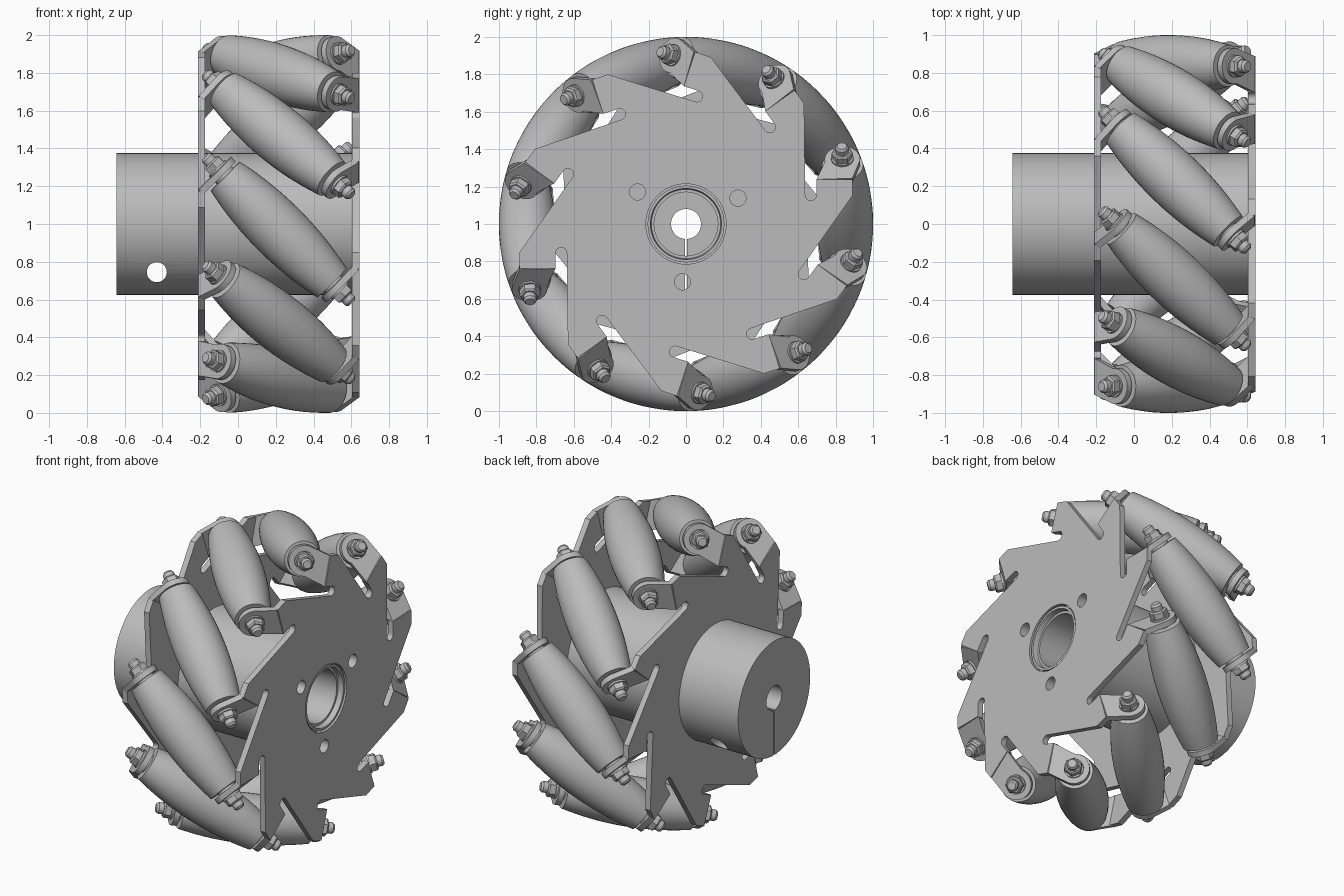
import bpy, bmesh, math
from mathutils import Matrix, Vector

cube = bpy.data.objects.get("Cube")
if cube:
    bpy.data.objects.remove(cube, do_unlink=True)

steel = bpy.data.materials.new("light_grey")
steel.use_nodes = True
GREY = (0.5, 0.5, 0.5, 1)
steel.diffuse_color = GREY
steel.node_tree.nodes["Principled BSDF"].inputs["Base Color"].default_value = GREY

COUNT = 10
STEP = math.tau / COUNT
TWIST = math.radians(2)          # roller lead relative to the outer plate
MID = Vector((0.215, 0, 1))      # wheel centre
AXIS_R = 0.847                   # distance of roller axes from the wheel axis
made = []


def place(name, mesh, matrix=Matrix()):
    ob = bpy.data.objects.new(name, mesh)
    ob.matrix_world = matrix
    bpy.context.collection.objects.link(ob)
    made.append(ob)
    return ob


def finish(bm, name):
    bmesh.ops.recalc_face_normals(bm, faces=bm.faces)
    mesh = bpy.data.meshes.new(name)
    bm.to_mesh(mesh)
    bm.free()
    mesh.materials.append(steel)
    return mesh


def extrude(name, outline, z0, z1):
    """Flat outline pushed along local z."""
    bm = bmesh.new()
    face = bm.faces.new([bm.verts.new((x, y, z0)) for x, y in outline])
    top = bmesh.ops.extrude_face_region(bm, geom=[face])
    verts = [v for v in top["geom"] if isinstance(v, bmesh.types.BMVert)]
    bmesh.ops.translate(bm, verts=verts, vec=(0, 0, z1 - z0))
    # the starting face stays behind as the other cap
    if not any(all(abs(v.co.z - z0) < 1e-6 for v in f.verts) for f in bm.faces):
        bm.faces.new([v for v in bm.verts if abs(v.co.z - z0) < 1e-6])
    return finish(bm, name)


def lathe(name, profile, sides, closed=False):
    """Rings of (radius, z) around local z, capped unless closed into a tube."""
    bm = bmesh.new()
    rings = [[bm.verts.new((r * math.cos(math.tau * i / sides),
                            r * math.sin(math.tau * i / sides), z))
              for i in range(sides)] for r, z in profile]
    pairs = list(zip(rings, rings[1:]))
    if closed:
        pairs.append((rings[-1], rings[0]))
    else:
        bm.faces.new(rings[0])
        bm.faces.new(rings[-1])
    for a, b in pairs:
        for i in range(sides):
            j = (i + 1) % sides
            bm.faces.new((a[i], a[j], b[j], b[i]))
    return finish(bm, name)


def cut(ob, cutters):
    """Subtract cutter objects and bake the result."""
    for c in cutters:
        mod = ob.modifiers.new("cut", "BOOLEAN")
        mod.operation, mod.solver, mod.object = "DIFFERENCE", "EXACT", c
    bpy.context.view_layer.update()
    graph = bpy.context.evaluated_depsgraph_get()
    baked = bpy.data.meshes.new_from_object(ob.evaluated_get(graph))
    ob.modifiers.clear()
    ob.data = baked
    for c in cutters:
        made.remove(c)
        bpy.data.objects.remove(c, do_unlink=True)


def rod(radius, z0, z1, matrix):
    return place("cutter", lathe("cutter", [(radius, z0), (radius, z1)], 32), matrix)


def columns(a, b, c, origin):
    m = Matrix((a, b, c)).transposed().to_4x4()
    m.translation = origin
    return m


X, Y, Z = Vector((1, 0, 0)), Vector((0, 1, 0)), Vector((0, 0, 1))
WHEEL = columns(Y, Z, X, MID)                 # local z runs along the axle
FLIP = Matrix.Rotation(math.pi, 4, "X")       # swaps the two ends
BOLTS = [math.radians(26.5 + 120 * i) for i in range(3)]


def bolt_cutters(z0, z1):
    return [rod(0.043, z0, z1, WHEEL @ Matrix.Translation(
        (0.31 * math.cos(a), 0.31 * math.sin(a), 0))) for a in BOLTS]


# Side plates: swept arms separated by round-ended slots
outline = []
for k in range(COUNT):
    turn = Matrix.Rotation(k * STEP, 2)
    arm = [(0.889, 0.15), (0.889, 0.238), (0.697, 0.238)]
    for i in range(9):
        a = -math.pi * i / 8
        arm.append((0.667 + 0.03 * math.cos(a), 0.155 + 0.03 * math.sin(a)))
    outline += [tuple(turn @ Vector(p)) for p in arm]
plate_mesh = extrude("side_plate", outline, 0.389, 0.427)
right_plate = place("outer_plate", plate_mesh, WHEEL)
left_plate = place("inner_plate", plate_mesh.copy(),
                   WHEEL @ Matrix.Rotation(2 * TWIST, 4, "Z") @ FLIP)
cut(right_plate, bolt_cutters(0.3, 0.5) + [rod(0.215, 0.3, 0.5, WHEEL)])
cut(left_plate, [rod(0.365, -0.5, -0.3, WHEEL)])

# Hub: clamp collar, barrel with wide recess and raised lip, narrow shaft bore
hub = place("hub", lathe("hub", [
    (0.08, -0.857), (0.375, -0.857), (0.375, 0.392), (0.205, 0.392),
    (0.205, 0.42), (0.19, 0.42), (0.185, 0.385), (0.17, 0.385),
    (0.17, -0.42), (0.08, -0.42)], 64, True), WHEEL)
slit = place("cutter", extrude("cutter", [(-0.006, 0), (0.006, 0), (0.006, -0.5),
                                          (-0.006, -0.5)], -0.95, -0.40), WHEEL)
cross_hole = rod(0.053, -0.6, 0.6, columns(Z, X, Y, (-0.43, 0, 0.745)))
cut(hub, [slit, cross_hole] + bolt_cutters(-0.41, 0.5))

# Roller barrel whose swept envelope is a cylinder of unit radius
HALF = 0.4
barrel = [(0.06, -HALF)]
for i in range(25):
    s = HALF * (i / 12 - 1)
    rise = math.sqrt(1 - s * s / 2)
    slope = s / (2 * rise)
    barrel.append(((rise - AXIS_R) / math.sqrt(1 + slope * slope), s))
barrel.append((0.06, HALF))
roller_mesh = lathe("roller", barrel, 40)

# Bent tab carrying each roller end
tab_outline = [(-0.142, -0.148), (0.05, -0.148)]
for i in range(15):
    a = math.radians(-10 + 200 * i / 14)
    tab_outline.append((0.095 * math.cos(a), 0.095 * math.sin(a)))
tab_mesh = extrude("tab", tab_outline, 0.415, 0.45)

# Axle hardware: spacer, washer, hexagonal nut and threaded tip
spacer_mesh = lathe("spacer", [(0.06, HALF), (0.06, 0.416)], 24)
washer_mesh = lathe("washer", [(0.06, 0.449), (0.06, 0.462)], 24)
nut_mesh = lathe("nut", [(0.056, 0.462), (0.056, 0.497), (0.046, 0.506)], 6)
tip_mesh = lathe("axle_tip", [(0.035, 0.497), (0.035, 0.535), (0.025, 0.548)], 20)

for k in range(COUNT):
    a = k * STEP + TWIST
    n = Vector((0, math.cos(a), math.sin(a)))
    t = Vector((0, -math.sin(a), math.cos(a)))
    frame = columns(n, (t - X).normalized(), (t + X).normalized(), MID + n * AXIS_R)
    place(f"roller_{k}", roller_mesh, frame)
    for side, m in (("outer", frame), ("inner", frame @ FLIP)):
        for part in (tab_mesh, spacer_mesh, washer_mesh, nut_mesh, tip_mesh):
            place(f"{side}_{part.name}_{k}", part, m)

# Smooth round surfaces, keep edges sharp
bpy.ops.object.select_all(action="DESELECT")
for ob in made:
    ob.select_set(True)
bpy.context.view_layer.objects.active = made[0]
bpy.ops.object.shade_smooth_by_angle(angle=math.radians(30))
